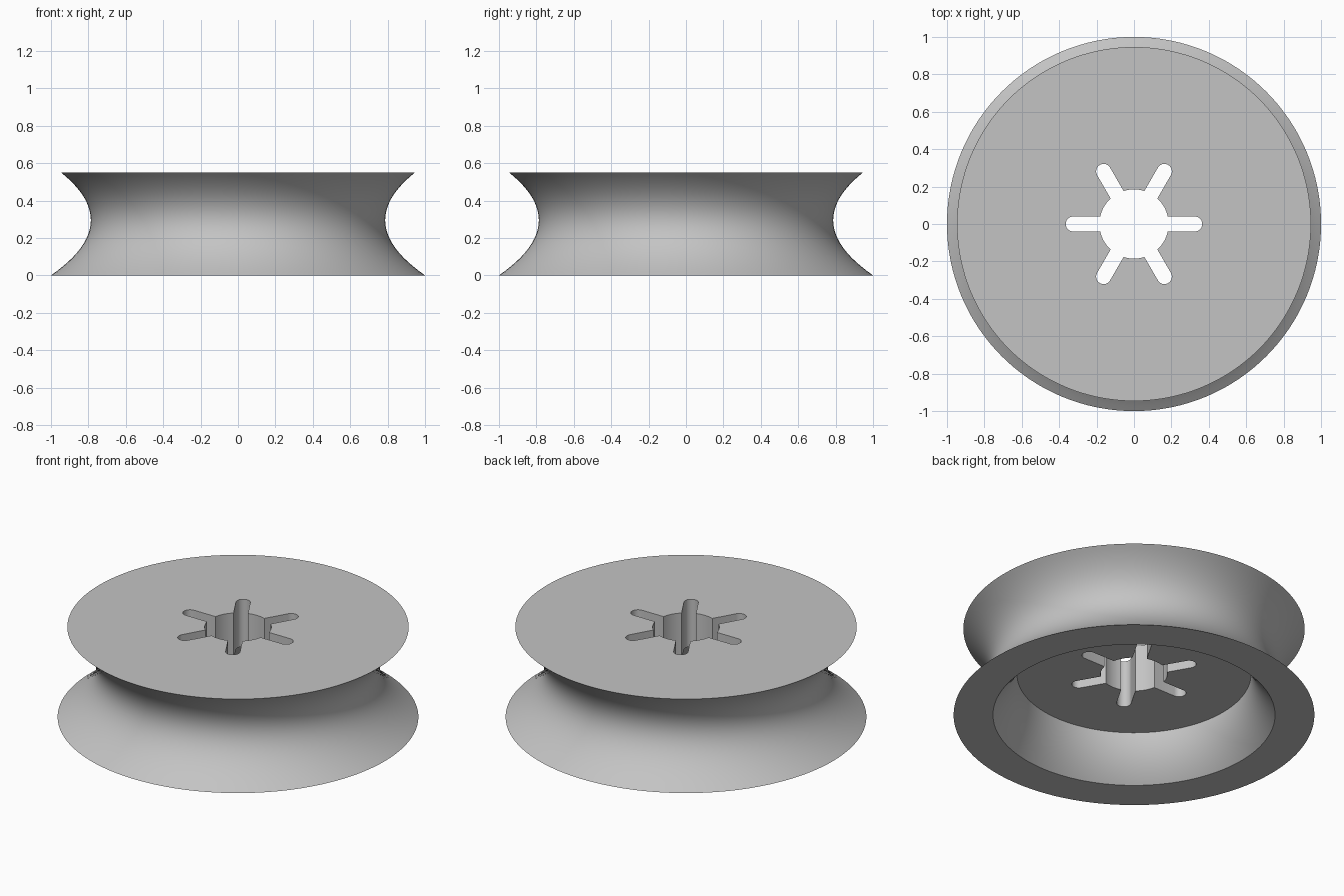
import bpy
import bmesh
from math import asin, cos, pi, sin, sqrt

HEIGHT, WAIST_Z, WAIST_R, FLARE = 0.55, 0.295, 0.787, 2.45
WALL, CEILING_Z = 0.14, 0.26
HOLE_R, SLOT_TIP, SLOT_HALF = 0.185, 0.365, 0.04
SEGMENTS, STEPS = 128, 28

if "Cube" in bpy.data.objects:
    bpy.data.objects.remove(bpy.data.objects["Cube"])

grey = bpy.data.materials.new("plain grey")
grey.use_nodes = True
colour = (0.55, 0.55, 0.55, 1)
grey.diffuse_color = colour
grey.node_tree.nodes["Principled BSDF"].inputs["Base Color"].default_value = colour


def make_object(name, bm):
    bmesh.ops.recalc_face_normals(bm, faces=bm.faces)
    mesh = bpy.data.meshes.new(name)
    bm.to_mesh(mesh)
    bm.free()
    mesh.materials.append(grey)
    obj = bpy.data.objects.new(name, mesh)
    bpy.context.collection.objects.link(obj)
    return obj


def outer(z):
    return WAIST_R + FLARE * (z - WAIST_Z) ** 2


def inner(z):
    """Point of the cavity wall, offset from the outer curve by the wall thickness."""
    slope = 2 * FLARE * (z - WAIST_Z)
    length = sqrt(1 + slope * slope)
    return outer(z) - WALL / length, z + WALL * slope / length


def solve(target):
    """Outer height whose offset point lies at the target height."""
    low, high = 0, WAIST_Z
    for _ in range(40):
        mid = (low + high) / 2
        if inner(mid)[1] < target:
            low = mid
        else:
            high = mid
    return low


# Profile: top centre, concave outside, underside ring, cavity wall, ceiling centre
profile = [(outer(HEIGHT * (1 - i / STEPS)), HEIGHT * (1 - i / STEPS))
           for i in range(STEPS + 1)]
start, end = solve(0), solve(CEILING_Z)
profile += [inner(start + (end - start) * i / STEPS) for i in range(STEPS + 1)]

# Flared wheel body
bm = bmesh.new()
rings = [[bm.verts.new((r * cos(2 * pi * k / SEGMENTS), r * sin(2 * pi * k / SEGMENTS), z))
          for k in range(SEGMENTS)] for r, z in profile]
for a, b in zip(rings, rings[1:]):
    for k in range(SEGMENTS):
        n = (k + 1) % SEGMENTS
        bm.faces.new((a[k], a[n], b[n], b[k]))
bm.faces.new(rings[0])
bm.faces.new(rings[-1])
body = make_object("flared_wheel", bm)

# Round hole with six round-ended slots, drawn as one outline
outline = []
mouth = asin(SLOT_HALF / HOLE_R)
for k in range(6):
    turn = k * pi / 3
    centre = SLOT_TIP - SLOT_HALF
    for i in range(13):
        a = -pi / 2 + pi * i / 12
        x, y = centre + SLOT_HALF * cos(a), SLOT_HALF * sin(a)
        outline.append((x * cos(turn) - y * sin(turn), x * sin(turn) + y * cos(turn)))
    for i in range(9):
        a = turn + mouth + (pi / 3 - 2 * mouth) * i / 8
        outline.append((HOLE_R * cos(a), HOLE_R * sin(a)))

bm = bmesh.new()
base = bm.faces.new([bm.verts.new((x, y, 0.1)) for x, y in outline])
extruded = bmesh.ops.extrude_face_region(bm, geom=[base])
bmesh.ops.translate(bm, vec=(0, 0, HEIGHT),
                    verts=[v for v in extruded["geom"] if isinstance(v, bmesh.types.BMVert)])
cutter = make_object("slot_cutter", bm)
cutter.hide_render = True

# Cut the hole, then smooth the curved walls
cut = body.modifiers.new("slots", "BOOLEAN")
cut.operation = "DIFFERENCE"
cut.solver = "EXACT"
cut.object = cutter
bpy.ops.object.select_all(action="DESELECT")
body.select_set(True)
bpy.context.view_layer.objects.active = body
bpy.ops.object.modifier_apply(modifier=cut.name)
bpy.data.objects.remove(cutter)
bpy.ops.object.shade_smooth_by_angle(angle=pi / 6)
